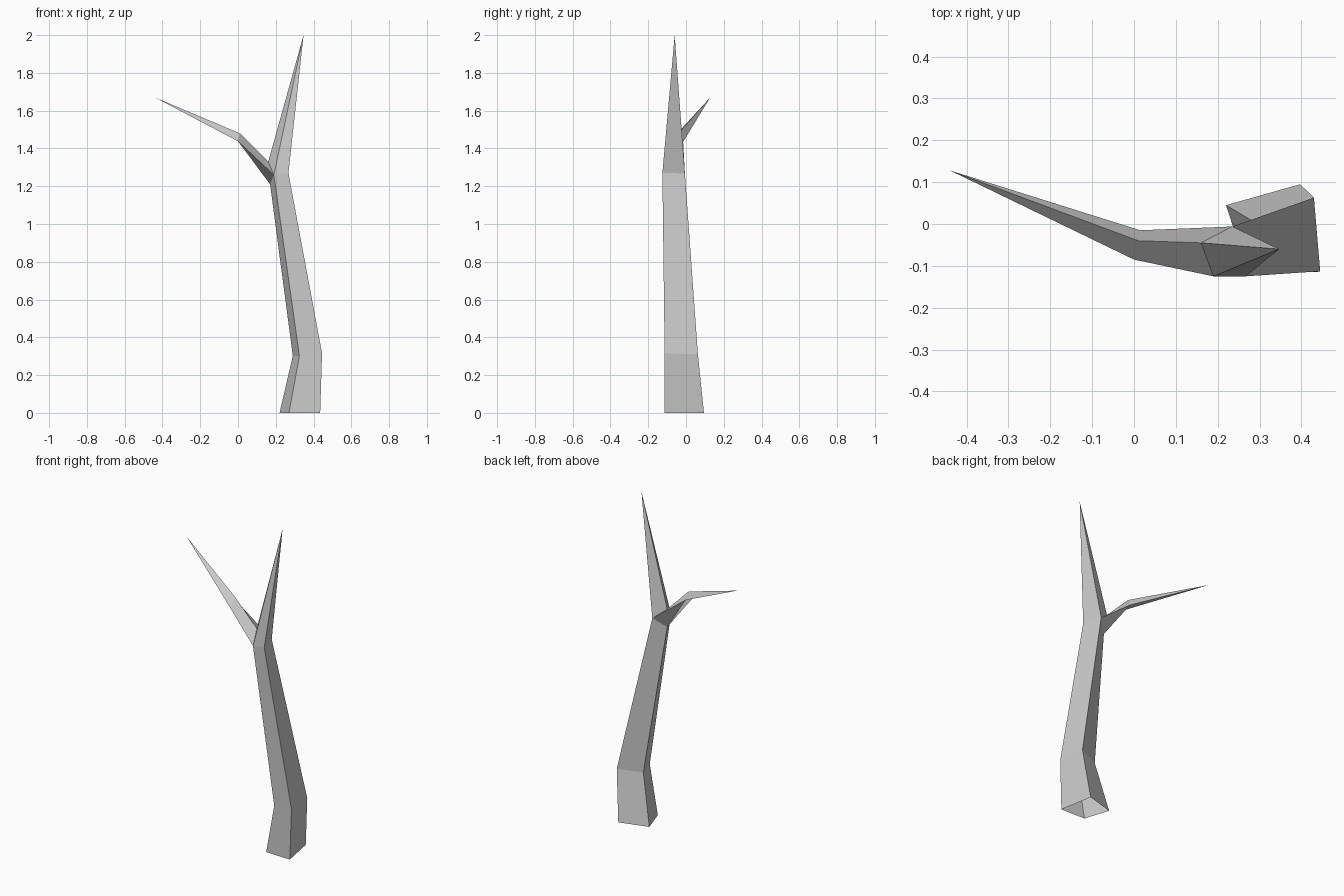
import bpy
import bmesh

cube = bpy.data.objects.get("Cube")
if cube:
    bpy.data.objects.remove(cube, do_unlink=True)

# Single plain colour
bark = bpy.data.materials.new("grey_bark")
bark.use_nodes = True
bark.diffuse_color = (0.6, 0.6, 0.6, 1)
bark.node_tree.nodes["Principled BSDF"].inputs["Base Color"].default_value = (0.6, 0.6, 0.6, 1)

bm = bmesh.new()


def ring(*points):
    return [bm.verts.new(p) for p in points]


def bridge(lower, upper):
    """Join two rings of four with quads; repeated corners become triangles."""
    for i in range(4):
        j = (i + 1) % 4
        corners = [lower[i], lower[j], upper[j], upper[i]]
        bm.faces.new(list(dict.fromkeys(corners)))


# Trunk rings: front left, front right, back right, back left
root = ring((0.27, -0.11, 0), (0.435, -0.115, 0), (0.397, 0.095, 0), (0.22, 0.045, 0))
knee = ring((0.325, -0.11, 0.302), (0.445, -0.113, 0.315), (0.43, 0.063, 0.31), (0.29, 0.003, 0.302))
fork = ring((0.19, -0.125, 1.26), (0.267, -0.125, 1.27), (0.235, -0.006, 1.268), (0.17, -0.06, 1.21))
bridge(root, knee)
bridge(knee, fork)

# Upright spike, sharing the crotch point with the side branch
crotch, = ring((0.16, -0.045, 1.33))
spike_tip, = ring((0.347, -0.06, 2.0))
front_left, front_right, back_right, back_left = fork
bridge([front_left, front_right, back_right, crotch], [spike_tip] * 4)

# Side branch narrowing to a triangular elbow, then a point
elbow_front, elbow_top, elbow_back = ring((0, -0.085, 1.438), (0.01, -0.04, 1.48), (0.015, -0.015, 1.435))
branch_tip, = ring((-0.44, 0.128, 1.67))
elbow = [elbow_front, elbow_top, elbow_back, elbow_back]
bridge([front_left, crotch, back_right, back_left], elbow)
for a, b in zip(elbow[:3], [elbow_top, elbow_back, elbow_front]):
    bm.faces.new([a, b, branch_tip])

bmesh.ops.recalc_face_normals(bm, faces=bm.faces)
mesh = bpy.data.meshes.new("bare_tree")
bm.to_mesh(mesh)
bm.free()
mesh.materials.append(bark)
bpy.context.collection.objects.link(bpy.data.objects.new("bare_tree", mesh))
